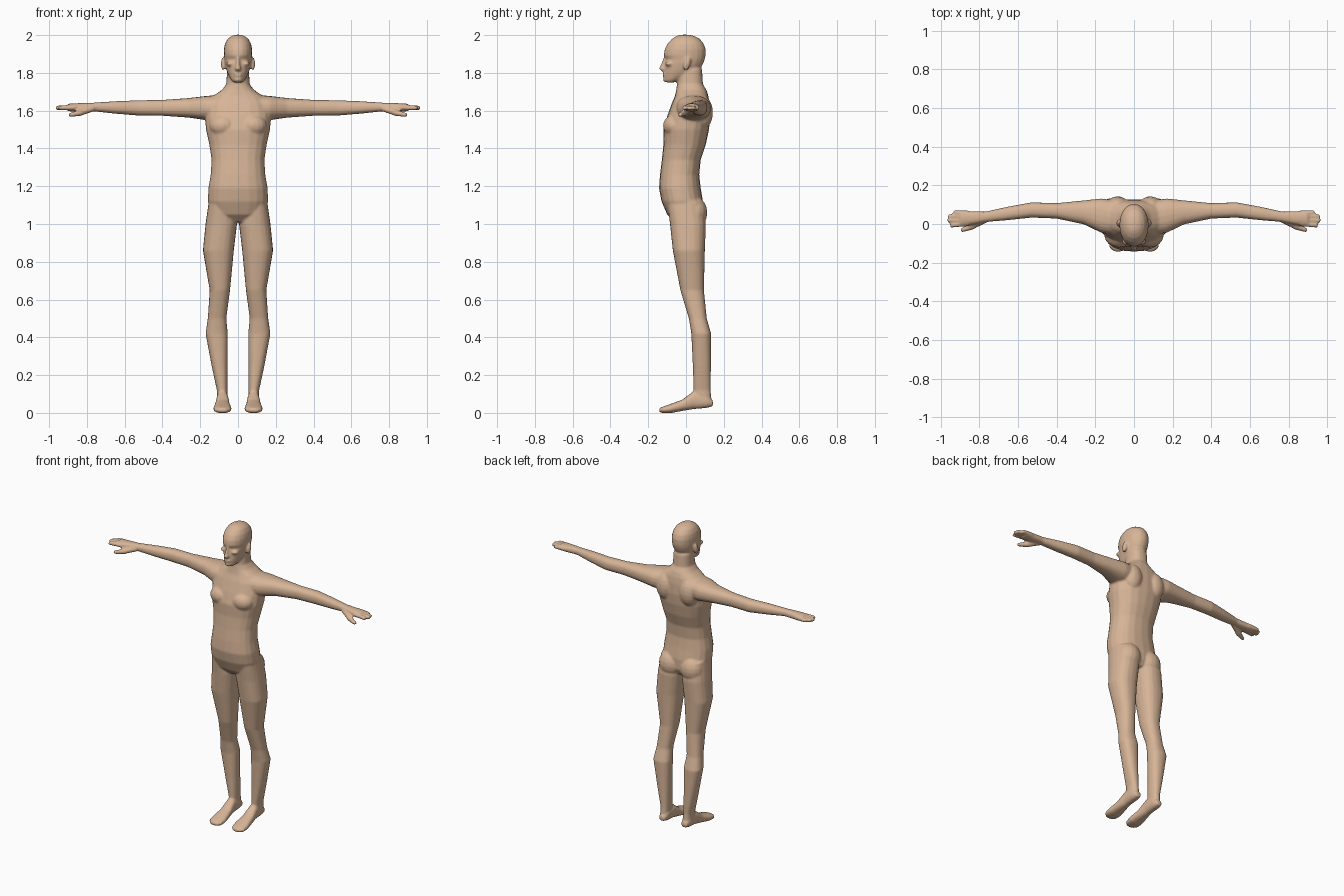
import bpy, bmesh, math
from mathutils import Matrix, Vector

skin = bpy.data.materials.new("tan skin")
skin.diffuse_color = (0.68, 0.46, 0.31, 1)
bm = bmesh.new()


def loft(rows, axis="z", side=1, sides=20, p=0.85):
    """Skin through rounded sections: (position, min a, max a, min b, max b)."""
    rings = []
    for t, a0, a1, b0, b1 in rows:
        ring = []
        for i in range(sides):
            w = 2 * math.pi * i / sides
            c, s = math.cos(w), math.sin(w)
            a = (a0 + a1) / 2 + (a1 - a0) / 2 * math.copysign(abs(c) ** p, c)
            b = (b0 + b1) / 2 + (b1 - b0) / 2 * math.copysign(abs(s) ** p, s)
            x, y, z = {"z": (a, b, t), "x": (t, a, b), "y": (a, t, b)}[axis]
            ring.append(bm.verts.new((x * side, y, z)))
        rings.append(ring)
    for r, q in zip(rings, rings[1:]):
        for i in range(sides):
            j = (i + 1) % sides
            bm.faces.new((r[i], r[j], q[j], q[i]))
    bm.faces.new(rings[0][::-1])
    bm.faces.new(rings[-1])


def blob(center, radii, tilt=0):
    m = Matrix.Translation(center) @ Matrix.Rotation(tilt, 4, "X") @ Matrix.Diagonal((*radii, 1))
    bmesh.ops.create_uvsphere(bm, u_segments=16, v_segments=10, radius=1, matrix=m)


def finger(a, b, r0, r1):
    a, b = Vector(a), Vector(b)
    m = Matrix.Translation((a + b) / 2) @ (b - a).to_track_quat("Z", "Y").to_matrix().to_4x4()
    bmesh.ops.create_cone(bm, cap_ends=True, segments=10, radius1=r0, radius2=r1,
                          depth=(b - a).length, matrix=m)


# torso and neck: height, half width, front, back
torso = [(1.01, .07, -.06, .07), (1.05, .14, -.10, .09), (1.12, .16, -.13, .09),
         (1.19, .157, -.143, .078), (1.26, .145, -.138, .07), (1.34, .14, -.128, .078),
         (1.42, .152, -.12, .105), (1.50, .17, -.12, .122), (1.57, .175, -.10, .128),
         (1.64, .165, -.075, .125), (1.68, .13, -.058, .118), (1.71, .085, -.052, .108),
         (1.74, .062, -.048, .09), (1.82, .058, -.04, .085)]
loft([(z, -w, w, f, b) for z, w, f, b in torso])

# head
head = [(1.75, .026, -.108, -.06), (1.765, .038, -.117, -.02), (1.79, .052, -.118, .045),
        (1.82, .063, -.115, .075), (1.85, .07, -.113, .092), (1.873, .073, -.107, .1),
        (1.893, .075, -.118, .104), (1.925, .075, -.113, .104), (1.955, .069, -.098, .094),
        (1.98, .055, -.075, .073), (1.995, .036, -.05, .045), (2.002, .015, -.03, .015)]
loft([(z, -w, w, f, b) for z, w, f, b in head], p=0.95)

# nose, lips and chin
loft([(1.81, -.013, .013, -.13, -.09), (1.822, -.017, .017, -.145, -.09),
      (1.84, -.011, .011, -.135, -.09), (1.885, -.008, .008, -.118, -.09)], sides=10)
blob((0, -.116, 1.793), (.024, .009, .005))
blob((0, -.114, 1.782), (.02, .009, .005))
blob((0, -.108, 1.765), (.022, .014, .014))

arm = [(.08, -.06, .12, 1.54, 1.685), (.17, -.045, .132, 1.55, 1.678),
       (.26, -.002, .122, 1.563, 1.667), (.40, .028, .108, 1.573, 1.657),
       (.53, .033, .112, 1.574, 1.655), (.65, .02, .09, 1.584, 1.65),
       (.77, .01, .064, 1.597, 1.642), (.84, -.004, .066, 1.594, 1.64),
       (.90, -.008, .07, 1.597, 1.637)]
leg = [(1.12, .03, .155, -.10, .085), (1.0, .005, .172, -.085, .105),
       (.86, .022, .186, -.07, .10), (.65, .042, .15, -.03, .095),
       (.50, .062, .16, .015, .11), (.42, .054, .172, .028, .133),
       (.25, .056, .14, .036, .132), (.12, .056, .112, .04, .131), (.05, .055, .11, .04, .135)]
foot = [(.142, .062, .102, .035, .065), (.11, .052, .112, .026, .10),
        (.04, .05, .114, .02, .115), (-.02, .043, .122, .01, .07),
        (-.08, .034, .131, -.001, .048), (-.12, .038, .128, -.001, .034),
        (-.142, .06, .105, .004, .024)]

for s in (1, -1):
    loft(arm, "x", s)
    loft(leg, "z", s)
    loft(foot, "y", s)
    # fingers and thumb
    for y0, y1, x1 in ((.056, .06, .935), (.038, .04, .96), (.02, .018, .965), (.003, -.008, .95)):
        finger((s * .86, y0, 1.617), (s * x1, y1, 1.614), .015, .012)
    finger((s * .77, .022, 1.612), (s * .84, -.012, 1.588), .018, .017)
    finger((s * .83, -.01, 1.59), (s * .895, -.034, 1.576), .018, .011)
    # chest, shoulder blades, buttocks, ears, cheekbones
    blob((s * .078, -.06, 1.52), (.075, .062, .06))
    blob((s * .085, .085, 1.59), (.065, .058, .09))
    blob((s * .078, .045, 1.06), (.078, .068, .085))
    blob((s * .078, .005, 1.848), (.013, .018, .036), -.25)
    blob((s * .04, -.088, 1.848), (.022, .022, .014))

bmesh.ops.recalc_face_normals(bm, faces=bm.faces)
mesh = bpy.data.meshes.new("body")
bm.to_mesh(mesh)
bm.free()
mesh.materials.append(skin)
body = bpy.data.objects.new("body", mesh)
bpy.context.collection.objects.link(body)

# fuse the parts into one skin and soften the joins
fuse = body.modifiers.new("fuse", "REMESH")
fuse.mode = "VOXEL"
fuse.voxel_size = 0.006
fuse.use_smooth_shade = True
soften = body.modifiers.new("soften", "SMOOTH")
soften.factor = 0.5
soften.iterations = 6
